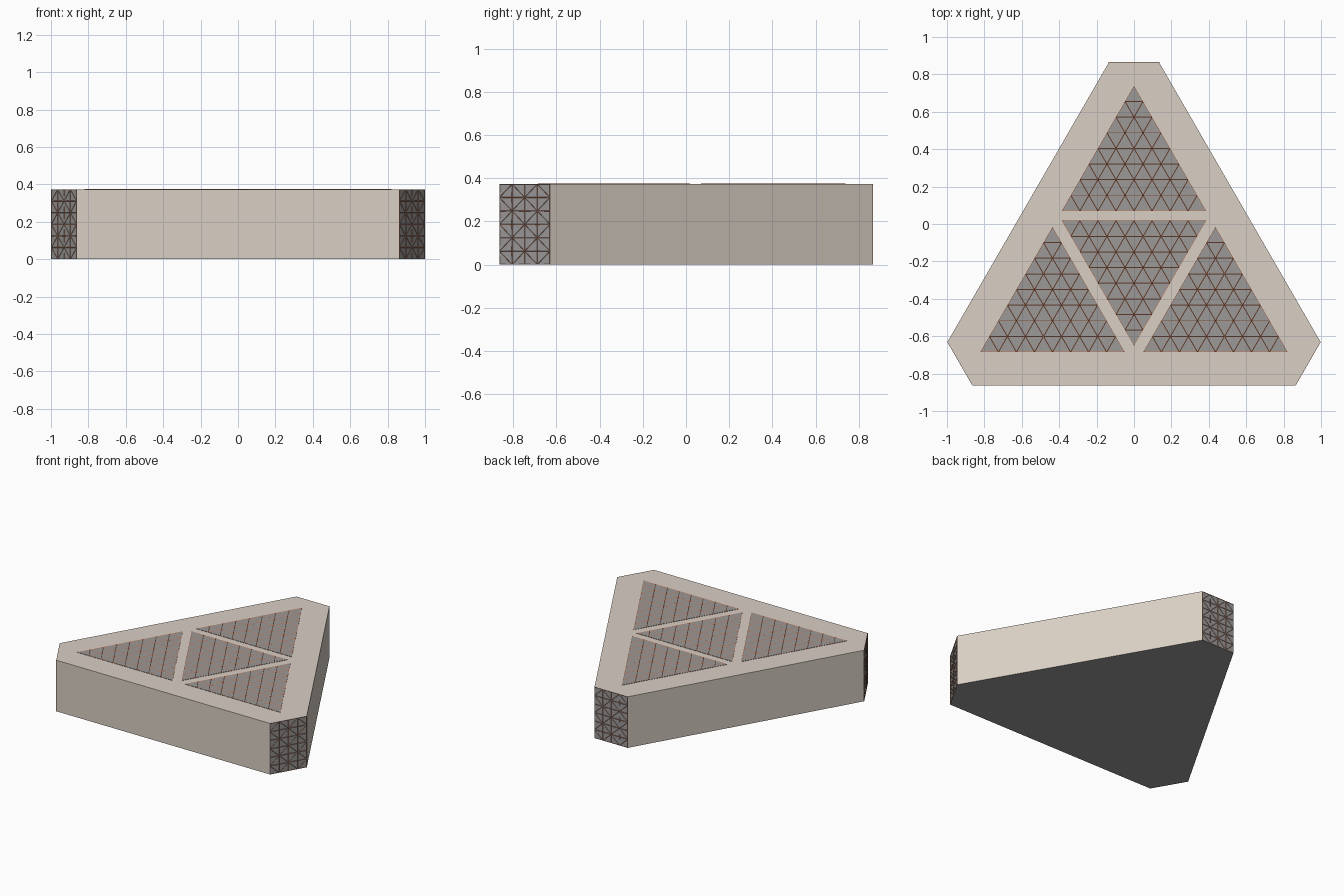
import bpy, bmesh
from math import radians, sqrt
from mathutils import Matrix, Vector

if "Cube" in bpy.data.objects:
    bpy.data.objects.remove(bpy.data.objects["Cube"])

H = 0.375                      # overall height
LIFT = 0.002                   # how far the lattices stand off the body
CENTRE = Vector((0, -0.21, 0)) # axis of the three-fold symmetry


def material(name, rgb):
    m = bpy.data.materials.new(name)
    m.diffuse_color = (*rgb, 1)
    m.use_nodes = True
    m.node_tree.nodes["Principled BSDF"].inputs["Base Color"].default_value = m.diffuse_color
    return m


BEIGE = material("stone_beige", (0.70, 0.63, 0.56))
GREY = material("core_grey", (0.33, 0.32, 0.315))
COPPER = material("copper", (0.46, 0.16, 0.08))


def finish(name, bm, mats):
    me = bpy.data.meshes.new(name)
    bm.to_mesh(me)
    bm.free()
    for m in mats:
        me.materials.append(m)
    ob = bpy.data.objects.new(name, me)
    bpy.context.collection.objects.link(ob)
    return ob


def turn(deg):
    return (Matrix.Translation(CENTRE) @ Matrix.Rotation(radians(deg), 4, 'Z')
            @ Matrix.Translation(-CENTRE))


def lattice(name, tris, matrix, bar):
    """Copper bars left around recessed grey cells; tris are flat, facing +z."""
    bm = bmesh.new()
    for tri in tris:
        bm.faces.new([bm.verts.new((x, y, 0)) for x, y in tri])
    bmesh.ops.remove_doubles(bm, verts=bm.verts, dist=1e-4)
    cells = bm.faces[:]
    # rim going back to the body
    rim = bmesh.ops.extrude_edge_only(bm, edges=[e for e in bm.edges if e.is_boundary])
    bmesh.ops.translate(bm, vec=(0, 0, -LIFT),
                        verts=[v for v in rim["geom"] if isinstance(v, bmesh.types.BMVert)])
    bmesh.ops.inset_individual(bm, faces=cells, thickness=bar, depth=-0.0014)
    for f in cells:
        f.material_index = 1
    bm.transform(matrix)
    return finish(name, bm, [COPPER, GREY])


def triangle_cells(side, n):
    """Equilateral triangle, centroid at origin, apex towards +y."""
    s = side / n
    h = s * sqrt(3) / 2
    y0 = -side * sqrt(3) / 6

    def p(i, j):
        return (-side / 2 + i * s + j * s / 2, y0 + j * h)
    out = []
    for j in range(n):
        for i in range(n - j):
            out.append((p(i, j), p(i + 1, j), p(i, j + 1)))
            if i < n - j - 1:
                out.append((p(i + 1, j), p(i + 1, j + 1), p(i, j + 1)))
    return out


def crossed_cells(w, h, nx, ny):
    """Rectangle of squares split by alternating diagonals."""
    def p(i, j):
        return (-w / 2 + w * i / nx, h * j / ny)
    out = []
    for i in range(nx):
        for j in range(ny):
            a, b, c, d = p(i, j), p(i + 1, j), p(i + 1, j + 1), p(i, j + 1)
            out += [(a, b, c), (a, c, d)] if (i + j) % 2 else [(a, b, d), (b, c, d)]
    return out


# body: triangular slab with cut corners and a grey underside
bm = bmesh.new()
outline = [turn(a) @ Vector((x, 0.865 - LIFT, 0))
           for a in (0, 120, 240) for x in (0.135, -0.135)]
base = bm.faces.new([bm.verts.new(v) for v in outline])
top = bmesh.ops.extrude_face_region(bm, geom=[base], use_keep_orig=True)
bmesh.ops.translate(bm, vec=(0, 0, H - LIFT),
                    verts=[v for v in top["geom"] if isinstance(v, bmesh.types.BMVert)])
bmesh.ops.recalc_face_normals(bm, faces=bm.faces)
for f in bm.faces:
    f.material_index = int(f.normal.z < -0.5)
finish("body", bm, [BEIGE, GREY])

# lattice panels: three outer triangles and three corner faces
panel = triangle_cells(0.772, 8)
corner = crossed_cells(0.27, H - LIFT, 4, 6)
upright = Matrix(((-1, 0, 0, 0), (0, 0, 1, 0.865), (0, 1, 0, 0), (0, 0, 0, 1)))
for name, a in (("back", 0), ("left", 120), ("right", 240)):
    lattice(name + "_top_panel", panel, turn(a) @ Matrix.Translation((0, 0.293, H)), 0.005)
    lattice(name + "_corner_panel", corner, turn(a) @ upright, 0.003)

# middle panel points the other way
lattice("centre_top_panel", panel,
        Matrix.Translation((0, -0.205, H)) @ Matrix.Rotation(radians(180), 4, 'Z'), 0.005)
